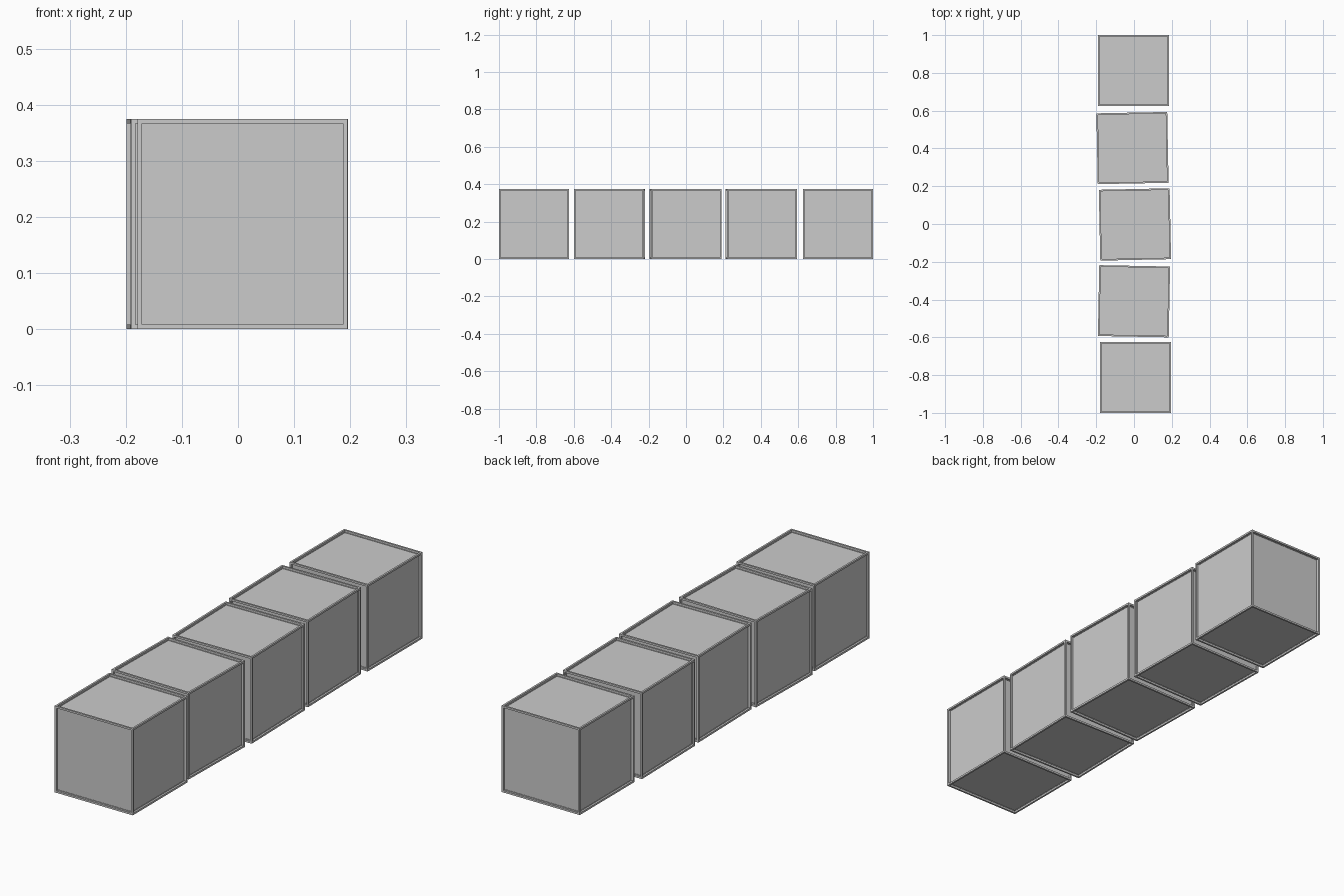
import bpy, bmesh, math

if "Cube" in bpy.data.objects:
    bpy.data.objects.remove(bpy.data.objects["Cube"])

SIZE = 0.375      # cube edge length
FRAME = 0.0115    # frame width around each panel
DEPTH = 0.01      # panel recess


def crate(name, x, y, angle):
    bm = bmesh.new()
    bmesh.ops.create_cube(bm, size=SIZE)
    # six framed panels, each set slightly inward
    panels = list(bm.faces)
    bmesh.ops.inset_individual(bm, faces=panels, thickness=FRAME)
    for face in panels:
        normal = face.normal.copy()
        walls = bmesh.ops.extrude_discrete_faces(bm, faces=[face])
        for f in walls["faces"]:
            bmesh.ops.translate(bm, verts=f.verts, vec=-normal * DEPTH)
    bmesh.ops.recalc_face_normals(bm, faces=bm.faces)
    mesh = bpy.data.meshes.new(name)
    bm.to_mesh(mesh)
    bm.free()
    obj = bpy.data.objects.new(name, mesh)
    obj.location = (x, y, SIZE / 2)
    obj.rotation_euler.z = math.radians(angle)
    bpy.context.collection.objects.link(obj)


# row of loosely aligned cubes: x, y, turn in degrees
row = [(0.008, -0.8125, 0), (0.0, -0.409, -1.1), (0.005, -0.0025, 1.2),
       (-0.008, 0.402, 1.1), (-0.003, 0.8125, 0)]
for i, (x, y, angle) in enumerate(row, 1):
    crate(f"framed_cube_{i}", x, y, angle)
